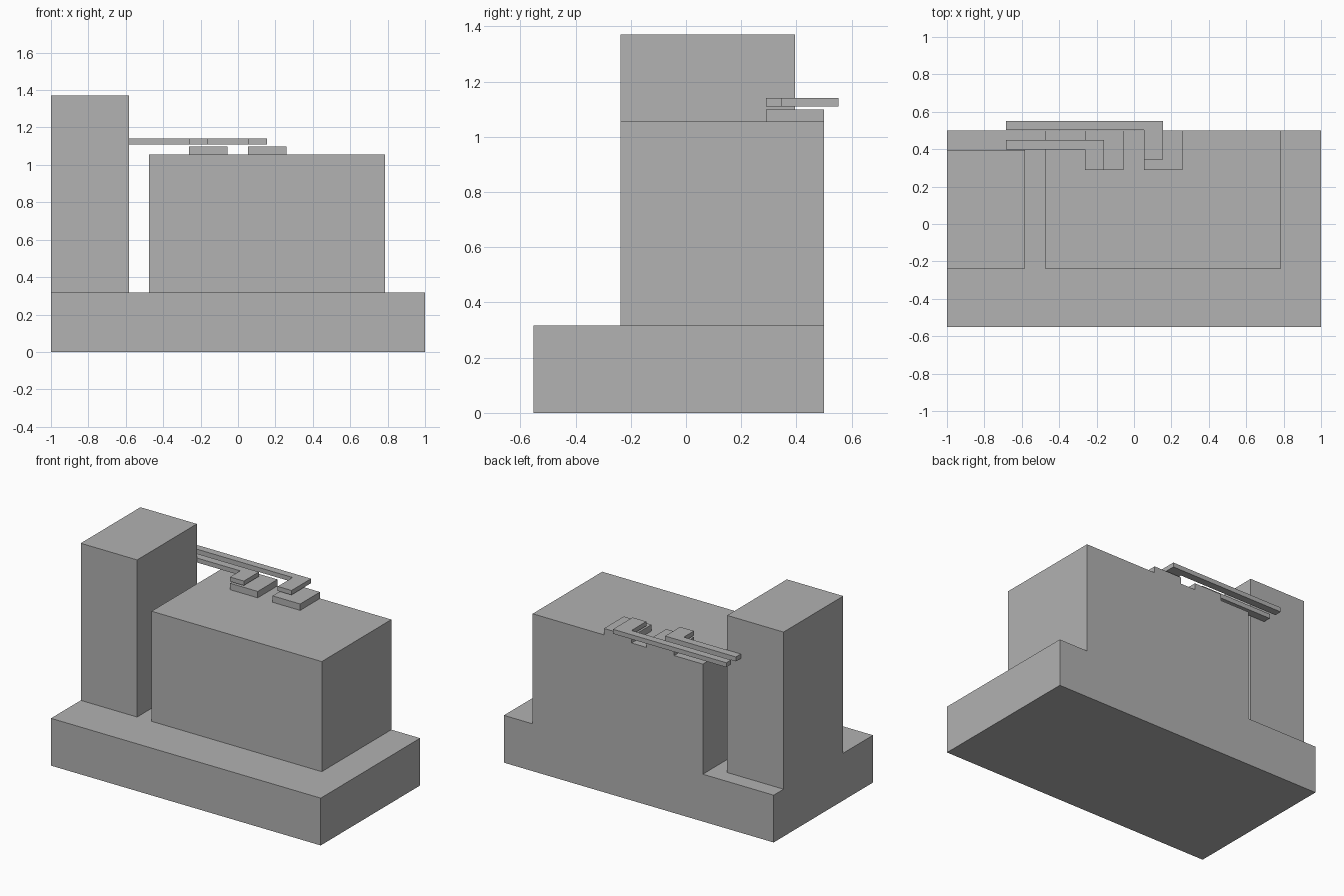
import bpy
import bmesh

cube = bpy.data.objects.get("Cube")
if cube:
    bpy.data.objects.remove(cube, do_unlink=True)

# Single plain grey
GREY = (0.445, 0.445, 0.445, 1.0)
grey = bpy.data.materials.new("plain_grey")
grey.use_nodes = True
grey.diffuse_color = GREY
grey.node_tree.nodes["Principled BSDF"].inputs["Base Color"].default_value = GREY


def prism(name, outline, bottom, top):
    """Extrude a counter-clockwise plan outline between two heights."""
    bm = bmesh.new()
    face = bm.faces.new([bm.verts.new((x, y, bottom)) for x, y in outline])
    result = bmesh.ops.extrude_face_region(bm, geom=[face])
    raised = [v for v in result["geom"] if isinstance(v, bmesh.types.BMVert)]
    bmesh.ops.translate(bm, verts=raised, vec=(0, 0, top - bottom))
    bmesh.ops.recalc_face_normals(bm, faces=bm.faces)
    mesh = bpy.data.meshes.new(name)
    bm.to_mesh(mesh)
    bm.free()
    mesh.materials.append(grey)
    obj = bpy.data.objects.new(name, mesh)
    bpy.context.collection.objects.link(obj)


def box(name, x0, x1, y0, y1, bottom, top):
    prism(name, [(x0, y0), (x1, y0), (x1, y1), (x0, y1)], bottom, top)


def hooked_bar(name, x0, leg_x, x1, leg_y, y0, y1):
    """Long bar with a short leg turned toward the front."""
    outline = [(x0, y0), (leg_x, y0), (leg_x, leg_y),
               (x1, leg_y), (x1, y1), (x0, y1)]
    prism(name, outline, 1.11, 1.14)


# Large masses
BASE_TOP, BLOCK_TOP, BACK = 0.317, 1.055, 0.5
box("base", -1, 1, -0.552, BACK, 0, BASE_TOP)
box("tower", -1, -0.582, -0.237, 0.395, BASE_TOP, 1.37)
box("main_block", -0.475, 0.787, -0.237, BACK, BASE_TOP, BLOCK_TOP)

# Raised pads at the back edge of the main block
for name, x in (("right_pad", -0.262), ("left_pad", 0.053)):
    box(name, x, x + 0.205, 0.29, BACK, BLOCK_TOP, 1.098)

# Hooked bars running behind the tower
hooked_bar("inner_bar", -0.685, -0.262, -0.16, 0.29, 0.398, 0.45)
hooked_bar("outer_bar", -0.685, 0.053, 0.155, 0.345, 0.502, 0.552)
